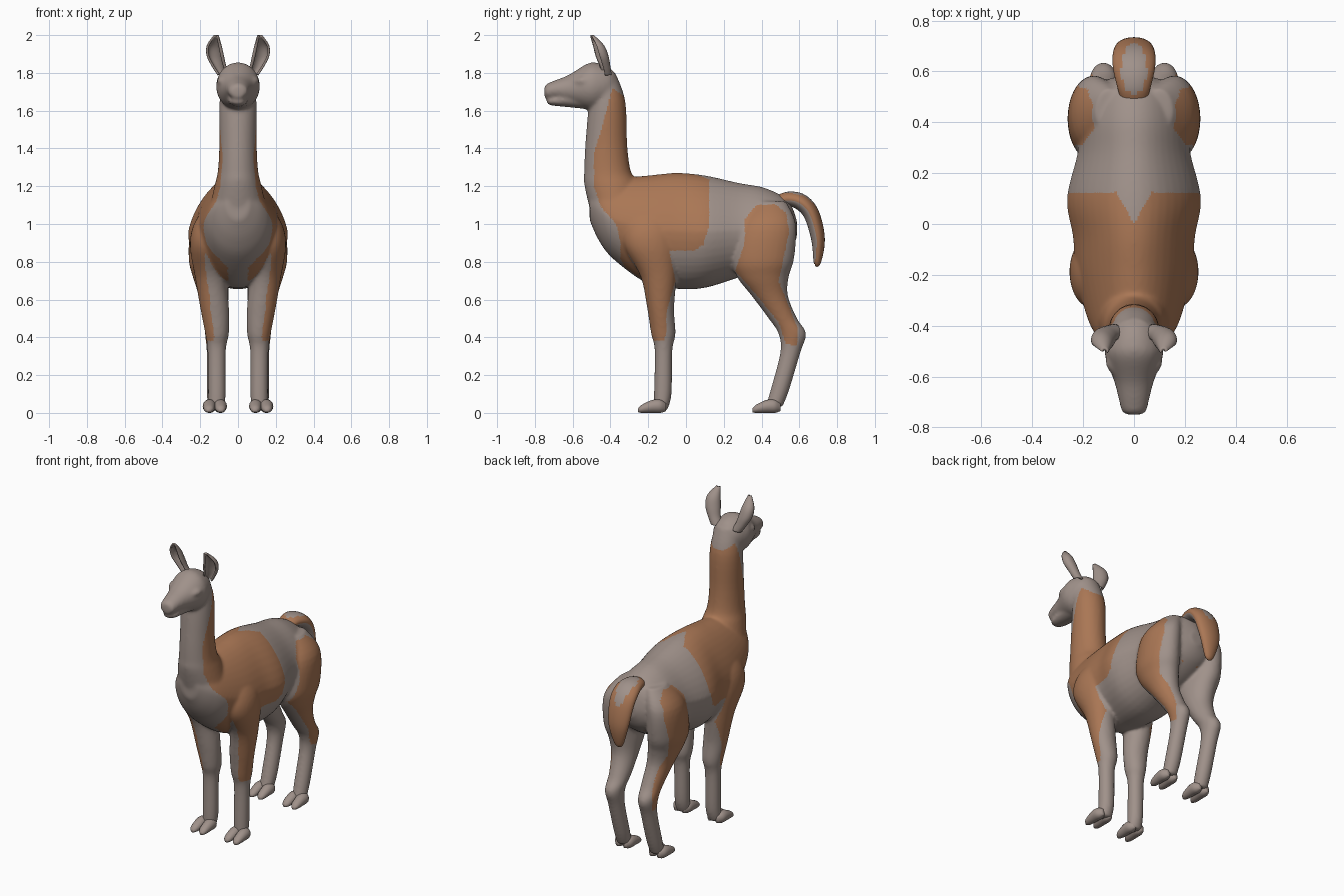
import bpy, bmesh, math
from mathutils import Vector

if "Cube" in bpy.data.objects:
    bpy.data.objects.remove(bpy.data.objects["Cube"])


def material(name, rgb):
    m = bpy.data.materials.new(name)
    m.diffuse_color = (*rgb, 1)
    m.use_nodes = True
    m.node_tree.nodes["Principled BSDF"].inputs["Base Color"].default_value = m.diffuse_color
    return m


GREY = material("taupe grey fleece", (0.35, 0.285, 0.255))
BROWN = material("warm brown fleece", (0.40, 0.183, 0.09))


def resample(rows, n=5):
    """Catmull-Rom interpolation through rows of numbers."""
    out = []
    for i in range(len(rows) - 1):
        p = [rows[max(0, min(len(rows) - 1, i + k))] for k in (-1, 0, 1, 2)]
        for s in range(n):
            t = s / n
            out.append([0.5 * (2 * b + (c - a) * t + (2 * a - 5 * b + 4 * c - d) * t * t
                               + (3 * b - a - 3 * c + d) * t ** 3) for a, b, c, d in zip(*p)])
    return out + [list(rows[-1])]


def add_object(name, me):
    ob = bpy.data.objects.new(name, me)
    bpy.context.collection.objects.link(ob)
    me.materials.clear()
    me.materials.append(GREY)
    me.materials.append(BROWN)
    for f in me.polygons:
        f.use_smooth = True
    return ob


def skin(name, rings, closed=True):
    """Mesh from a list of equal rings of points."""
    bm = bmesh.new()
    vs = [[bm.verts.new(p) for p in r] for r in rings]
    n = len(vs[0])
    for a, b in zip(vs, vs[1:]):
        for i in range(n if closed else n - 1):
            j = (i + 1) % n
            bm.faces.new((a[i], a[j], b[j], b[i]))
    if closed:
        bm.faces.new(vs[0])
        bm.faces.new(vs[-1])
    bmesh.ops.recalc_face_normals(bm, faces=bm.faces)
    me = bpy.data.meshes.new(name)
    bm.to_mesh(me)
    bm.free()
    return me


def loft(name, axis, rows, sides=28, top_taper=0.0, flip=1):
    """Ellipses across one axis; rows are (t, x centre, half width, low, high)."""
    rings = []
    for t, cx, w, lo, hi in resample(rows):
        ring = []
        for i in range(sides):
            a = 2 * math.pi * i / sides
            x = flip * (cx + w * math.cos(a) * (1 - top_taper * max(0, math.sin(a))))
            b = (lo + hi) / 2 + (hi - lo) / 2 * math.sin(a)
            ring.append((x, b, t) if axis == 'z' else (x, t, b))
        rings.append(ring)
    return skin(name, rings)


def centred(rows):
    return [(t, 0, w, lo, hi) for t, w, lo, hi in rows]


# Trunk, neck, head
trunk = centred([(-.51, .06, 1.02, 1.2), (-.46, .13, .91, 1.24), (-.38, .18, .81, 1.24),
                 (-.2, .228, .682, 1.257), (-.05, .24, .657, 1.27), (.1, .264, .662, 1.257),
                 (.28, .222, .717, 1.217), (.42, .21, .755, 1.19), (.54, .16, .84, 1.125),
                 (.587, .04, .93, 1.02)])
neck = centred([(1.0, .17, -.49, -.2), (1.2, .125, -.537, -.25), (1.28, .107, -.539, -.292),
                (1.42, .099, -.533, -.311), (1.65, .098, -.512, -.321), (1.8, .07, -.48, -.373)])
head = centred([(-.37, .05, 1.70, 1.78), (-.40, .085, 1.64, 1.825), (-.46, .109, 1.61, 1.851),
                (-.52, .114, 1.606, 1.85), (-.62, .078, 1.64, 1.79), (-.69, .06, 1.661, 1.762),
                (-.737, .048, 1.662, 1.742), (-.75, .025, 1.675, 1.722)])
jaw = centred([(-.50, .07, 1.605, 1.70), (-.62, .058, 1.618, 1.70), (-.70, .048, 1.626, 1.675),
               (-.737, .025, 1.634, 1.668)])
parts = [loft("trunk", 'y', trunk, 40, 0.22), loft("neck", 'z', neck),
         loft("head", 'y', head), loft("lower_jaw", 'y', jaw)]

# Legs and brows, both sides
front = [(1.12, .1, .05, -.28, -.08), (1.0, .155, .078, -.32, -.06), (.88, .166, .088, -.325, -.048),
         (.72, .146, .082, -.24, -.05), (.55, .123, .076, -.205, -.063), (.42, .111, .063, -.185, -.055),
         (.33, .113, .049, -.166, -.072), (.1, .112, .047, -.17, -.076), (.012, .115, .042, -.17, -.1)]
hind = [(1.12, .095, .055, .36, .53), (1.0, .153, .092, .285, .582), (.82, .159, .102, .246, .573),
        (.72, .143, .096, .27, .544), (.62, .129, .079, .347, .54), (.5, .118, .064, .437, .588),
        (.42, .12, .055, .489, .636), (.32, .118, .048, .499, .606), (.12, .118, .047, .447, .546),
        (.03, .12, .042, .42, .51)]
brow = [(-.59, .077, .012, 1.74, 1.765), (-.555, .09, .021, 1.735, 1.78), (-.52, .096, .014, 1.745, 1.77)]
for s in (1, -1):
    parts.append(loft("front_leg", 'z', front, flip=s))
    parts.append(loft("hind_leg", 'z', hind, flip=s))
    parts.append(loft("brow", 'y', brow, 14, flip=s))

# Fuse into one smooth skin
bm = bmesh.new()
for me in parts:
    bm.from_mesh(me)
joined = bpy.data.meshes.new("body_parts")
bm.to_mesh(joined)
bm.free()
rough = add_object("body_parts", joined)
rm = rough.modifiers.new("fuse", 'REMESH')
rm.mode, rm.voxel_size, rm.use_smooth_shade = 'VOXEL', 0.009, True
sm = rough.modifiers.new("soften", 'SMOOTH')
sm.factor, sm.iterations = 0.5, 10
bpy.context.view_layer.update()
dg = bpy.context.evaluated_depsgraph_get()
body = add_object("body", bpy.data.meshes.new_from_object(rough.evaluated_get(dg)))
bpy.data.objects.remove(rough)

# Brown patches, outlined in side view (y, z)
SADDLE = [(-.39, 1.72), (-.42, 1.6), (-.455, 1.48), (-.485, 1.38), (-.488, 1.2), (-.45, 1.09),
          (-.37, 1.0), (-.345, .9), (-.35, .82), (-.22, .6), (-.19, .38), (-.11, .38), (-.1, .55),
          (-.055, .7), (-.09, .86), (.04, .855), (.09, .89), (.125, 1.0), (.125, 1.4),
          (-.28, 1.4), (-.28, 1.64)]
HAUNCH = [(.26, .75), (.31, .9), (.315, 1.03), (.37, 1.1), (.47, 1.105), (.53, 1.06), (.545, .95),
          (.49, .7), (.59, .45), (.585, .36), (.53, .36), (.49, .48), (.36, .64)]


def inside(poly, y, z):
    hit = False
    for (y0, z0), (y1, z1) in zip(poly, poly[1:] + poly[:1]):
        if (z0 > z) != (z1 > z) and y < y0 + (z - z0) * (y1 - y0) / (z1 - z0):
            hit = not hit
    return hit


for f in body.data.polygons:
    x, y, z = f.center
    out = f.normal.x * (1 if x > 0 else -1)
    brown = False
    if y < .2:
        brown = inside(SADDLE, y, z) and (z > .86 or out > .25)
        if z > 1.1 and y > abs(x) * 1.8:
            brown = False
    elif out > .15 and abs(x) > .05:
        brown = inside(HAUNCH, y, z)
    f.material_index = int(brown)

# Two-toed feet
toe = [(-.254, .01, .004, .022), (-.235, .025, 0, .042), (-.18, .034, 0, .068),
       (-.135, .033, 0, .07), (-.105, .012, .01, .05)]
for s in (1, -1):
    for leg, dy in (("front", 0), ("hind", .605)):
        for cx, lean in ((.094, -.03), (.151, .03)):
            add_object(leg + "_toe", loft("toe", 'y', [
                (t + dy, cx - lean * (.14 + t), w, lo, hi) for t, w, lo, hi in toe], 16, flip=s))

# Cupped ears
ear_path = resample([(.075, -.425, 1.79, .03), (.1, -.435, 1.835, .034), (.12, -.452, 1.89, .042),
                     (.126, -.47, 1.945, .035), (.115, -.5, 1.997, .008)])
for s in (1, -1):
    rings = []
    for cx, cy, cz, w in ear_path:
        ring = []
        for i in range(15):
            a = (i / 7 - 1) * 2.0
            dx, dy = w * math.sin(a), .8 * w * math.cos(a)
            ring.append((s * (cx + dx * .93 - dy * .2), cy + dy + dx * .25, cz))
        rings.append(ring)
    ear = add_object("ear", skin("ear", rings, closed=False))
    so = ear.modifiers.new("thickness", 'SOLIDIFY')
    so.thickness, so.offset = .012, 0

# Curled tail: (y, z, half thickness, half width)
path = resample([(.48, 1.115, .03, .05), (.54, 1.133, .038, .066), (.61, 1.115, .044, .082),
                 (.665, 1.05, .042, .084), (.699, .92, .036, .069),
                 (.695, .80, .02, .032), (.686, .777, .004, .008)], 6)
rings = []
for i, (y, z, h, w) in enumerate(path):
    a, b = path[max(0, i - 1)], path[min(len(path) - 1, i + 1)]
    t = Vector((0, b[0] - a[0], b[1] - a[1])).normalized()
    nrm = Vector((0, -t.z, t.y))
    rings.append([Vector((w * math.cos(u), y, z)) + nrm * h * math.sin(u)
                  for u in (2 * math.pi * k / 32 for k in range(32))])
tail = add_object("tail", skin("tail", rings))
for f in tail.data.polygons:
    c, n = f.center, f.normal
    inner = n.dot(Vector((0, .58 - c.y, .93 - c.z)).normalized()) > .3
    oval = (c.x / .05) ** 2 + ((c.y - .61) / .1) ** 2 < 1 and n.z > .3
    f.material_index = 0 if inner or oval else 1
